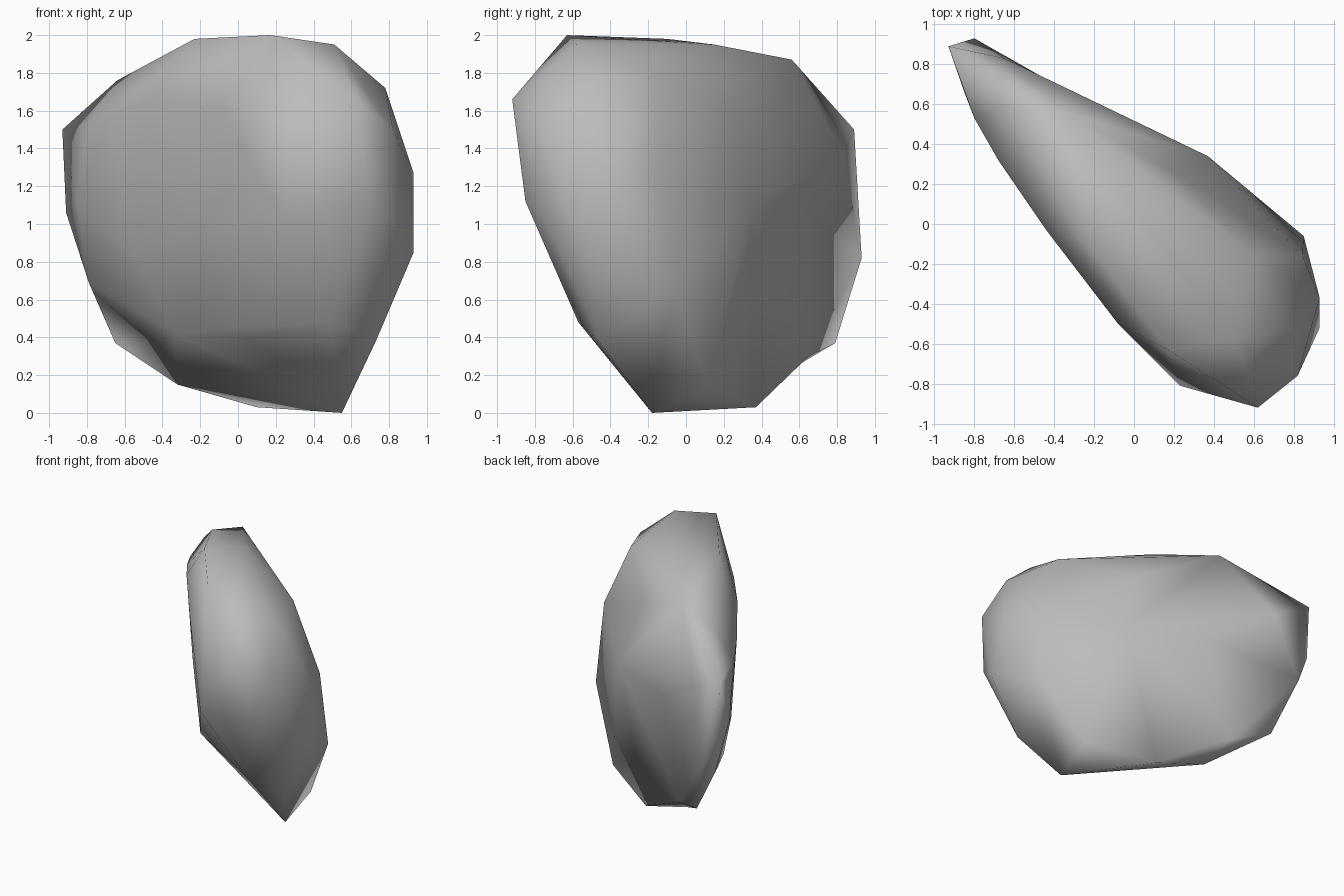
import bpy
import bmesh
from math import radians
from mathutils import Matrix, Vector

# Remove the default object
default = bpy.data.objects.get("Cube")
if default:
    bpy.data.objects.remove(default, do_unlink=True)


def make_material(name, colour):
    material = bpy.data.materials.new(name)
    material.use_nodes = True
    material.diffuse_color = (*colour, 1)
    shader = next(n for n in material.node_tree.nodes if n.type == "BSDF_PRINCIPLED")
    shader.inputs["Base Color"].default_value = (*colour, 1)
    shader.inputs["Roughness"].default_value = 0.9
    return material


def rounded(corner):
    """Move a corner part of the way to a sphere, in the slab's own axes."""
    turn = Matrix.Rotation(radians(45), 3, "Z")
    local = turn @ (Vector(corner) - Vector((0, 0, 1)))
    local.x /= 1.2
    local.y /= 0.45
    return local * local.length ** -0.35


def skin_from_corners(name, corners, material):
    """Wrap a skin around the rounded corners, then put each one in place.
    This keeps shallow dents that a plain convex hull would fill."""
    bm = bmesh.new()
    places = {bm.verts.new(rounded(c)): Vector(c) for c in corners}
    bmesh.ops.convex_hull(bm, input=bm.verts, use_existing_faces=False)
    for vert, place in places.items():
        vert.co = place
    loose = [v for v in bm.verts if not v.link_faces]
    bmesh.ops.delete(bm, geom=loose, context="VERTS")
    bmesh.ops.recalc_face_normals(bm, faces=bm.faces)
    for face in bm.faces:
        face.smooth = True
    mesh = bpy.data.meshes.new(name)
    bm.to_mesh(mesh)
    bm.free()
    mesh.materials.append(material)
    obj = bpy.data.objects.new(name, mesh)
    bpy.context.collection.objects.link(obj)
    return obj


# Crown of the boulder
crown = [
    (.17, -.63, 2), (-.23, -.1, 1.98), (.51, -.58, 1.95),
    (-.35, .56, 1.87), (.6, -.15, 1.8), (.78, -.53, 1.72),
    (-.64, .58, 1.76), (-.05, .15, 1.95),
    (.2, .26, 1.62), (-.55, .68, 1.65),
]

# Thick end
thick_end = [
    (.62, -.92, 1.66), (.7, -.85, 1.12), (.82, -.76, 1.5),
    (.82, -.74, 1.02), (.93, -.37, 1.27), (.93, -.52, .85),
    (.845, -.16, 1.28), (.85, -.06, .67), (.73, -.46, .38),
]

# Thin end
thin_end = [
    (-.93, .89, 1.5), (-.8, .53, 1.52), (-.85, .67, 1.4),
    (-.85, .66, 1.08), (-.91, .89, 1.06), (-.8, .93, .82),
    (-.79, .75, .69), (-.65, .79, .37), (-.55, .74, .58),
    (-.65, .83, 1.37),
]

# Broad front face, leaning back toward the bottom
front_face = [
    (.23, -.81, 1.05), (-.08, -.5, 1.6), (-.44, -.03, 1.68),
    (-.68, .32, 1.57), (-.56, .22, .87), (.49, -.57, .48),
    (.07, -.17, .4), (-.33, -.01, .42),
]

# Broad back face
back_face = [(.37, .34, 1.1), (-.2, .59, 1.1)]

# Narrow underside
underside = [
    (.55, -.18, 0), (.1, .37, .03), (.57, .12, .14),
    (-.32, .42, .15), (-.4, .65, .3),
]

stone_grey = make_material("stone grey", (.5, .5, .5))
boulder = skin_from_corners(
    "boulder",
    crown + thick_end + thin_end + front_face + back_face + underside,
    stone_grey)
